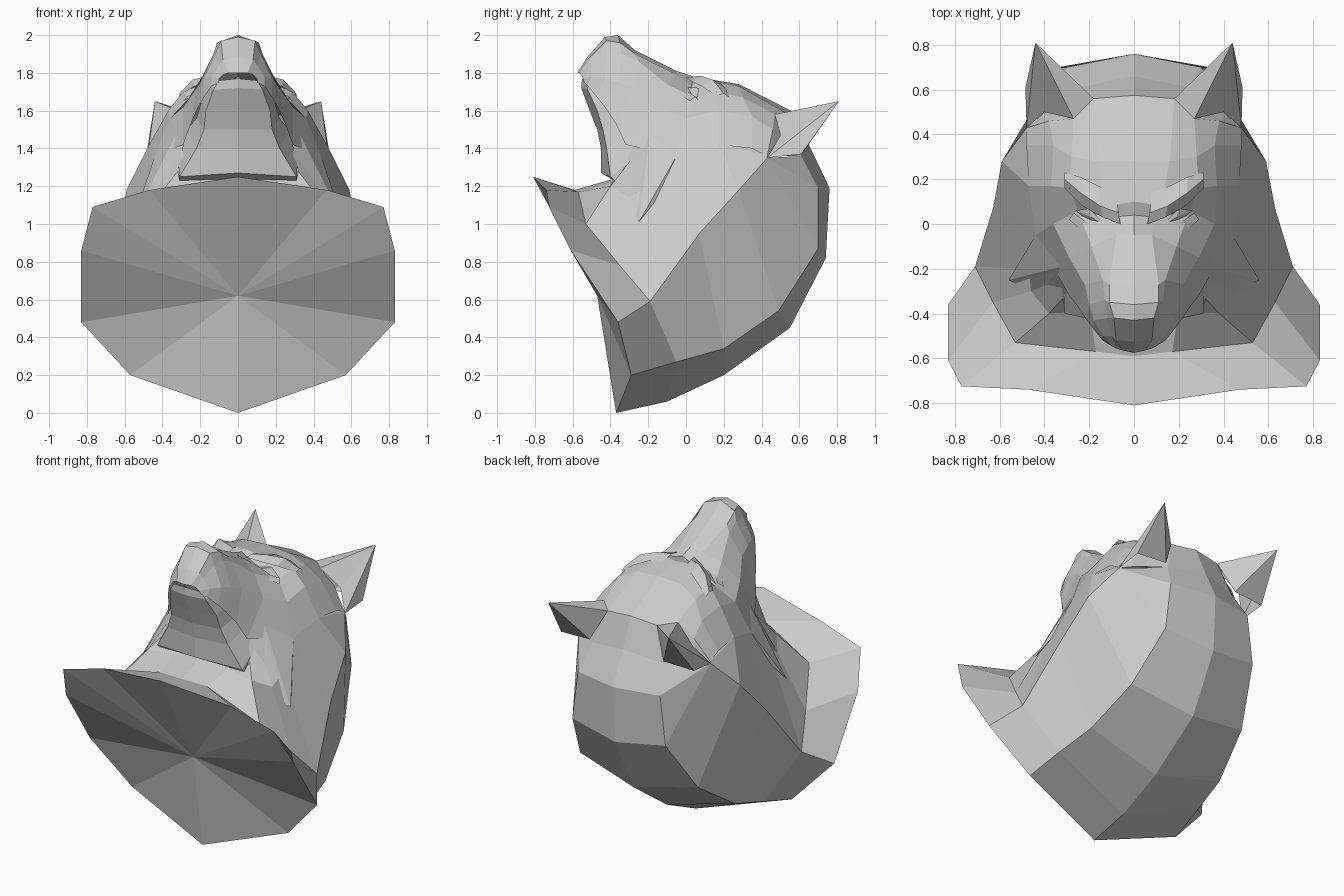
import bpy, bmesh
from mathutils import Vector

REF = Vector((0, 0.05, 1.15))


def part(name, faces, ref=REF):
    """Half-part from faces given as point lists, welded, turned outward, mirrored on x."""
    bm = bmesh.new()
    for pts in faces:
        clean = []
        for p in pts:
            if p not in clean:
                clean.append(p)
        if len(clean) > 2:
            bm.faces.new([bm.verts.new(p) for p in clean])
    bmesh.ops.remove_doubles(bm, verts=bm.verts[:], dist=0.001)
    bmesh.ops.recalc_face_normals(bm, faces=bm.faces[:])
    bm.normal_update()
    if sum(f.normal.dot(f.calc_center_median() - ref) * f.calc_area() for f in bm.faces) < 0:
        bmesh.ops.reverse_faces(bm, faces=bm.faces[:])
    me = bpy.data.meshes.new(name)
    bm.to_mesh(me)
    bm.free()
    ob = bpy.data.objects.new(name, me)
    bpy.context.collection.objects.link(ob)
    m = ob.modifiers.new("Mirror", 'MIRROR')
    m.use_clip = True
    return ob


def loft(*rows):
    """Quads between neighbouring rows of equal length."""
    return [(r[i], r[i + 1], s[i + 1], s[i])
            for r, s in zip(rows, rows[1:]) for i in range(len(r) - 1)]


def fan(tip, ring, closed=False):
    ring = list(ring) + ([ring[0]] if closed else [])
    return [(tip, a, b) for a, b in zip(ring, ring[1:])]


# flat mounting face, a slanted twelve-sided fan
rim = [(0, -.81, 1.25), (.47, -.74, 1.18), (.77, -.725, 1.09), (.83, -.61, .86),
       (.83, -.36, .48), (.57, -.29, .2), (0, -.37, 0)]
part("mounting_face", fan((0, -.47, .62), rim), Vector((0, 0.3, 1)))

# neck: collar crease, side ridge, lower ridge and centre line
collar = [(0, -.59, 1.18), (.17, -.57, 1.17), (.53, -.53, 1.0), (.63, -.35, .78)]
side = [(.71, -.19, .59), (.63, .07, .95), (.59, .28, 1.18), (.48, .43, 1.35)]
lower = [(.57, -.29, .2), (.54, -.05, .27), (.5, .2, .34), (.43, .49, .54),
         (.34, .70, .87), (.3, .70, 1.19), (.25, .61, 1.36)]
spine = [(0, -.37, 0), (0, -.1, .06), (0, .2, .2), (0, .55, .45),
         (0, .74, .82), (0, .76, 1.19), (0, .66, 1.4)]
part("collar_rim", loft(rim[:5], collar + side[:1]), Vector((0, -.5, .6)))
part("neck_back", loft([rim[4]] + side + [side[3]] * 2, lower, spine))

# upper neck up to the throat and cheeks
throat = [(0, -.38, 1.24), (.2, -.39, 1.22), (.38, -.4, 1.2), (.46, -.3, 1.14),
          (.47, -.2, 1.2), (.44, -.05, 1.36), (.47, .17, 1.42), (.48, .43, 1.36)]
inner = [(0, -.3, 1.3), (.2, -.3, 1.3), (.28, -.29, 1.33), (.29, -.23, 1.42),
         (.29, -.17, 1.55), (.36, -.02, 1.5), (.4, .17, 1.5), (.42, .4, 1.42)]
part("neck_sides", loft(collar + side, throat, inner))

# muzzle: sections from centre, bridge edge, side, cheek to lip
sec4 = [(0, -.05, 1.81), (.08, -.05, 1.79), (.19, -.1, 1.74), (.29, -.15, 1.62), (.29, -.32, 1.42)]
part("muzzle", loft(
    [(0, -.575, 1.8), (.05, -.565, 1.8), (.08, -.555, 1.79), (.1, -.545, 1.77), (.1, -.54, 1.75)],
    [(0, -.525, 1.88), (.08, -.52, 1.87), (.1, -.5, 1.84), (.14, -.5, 1.78), (.14, -.52, 1.73)],
    [(0, -.43, 1.99), (.09, -.42, 1.97), (.12, -.42, 1.9), (.18, -.43, 1.77), (.18, -.47, 1.67)],
    [(0, -.36, 2.0), (.11, -.35, 1.96), (.13, -.34, 1.9), (.20, -.36, 1.75), (.21, -.43, 1.62)],
    [(0, -.27, 1.92), (.11, -.27, 1.9), (.14, -.25, 1.86), (.22, -.27, 1.72), (.25, -.37, 1.53)],
    sec4), Vector((0, -.25, 1.65)))

# skull: eye socket, brow, forehead and crown sections
crown = [(0, .575, 1.59), (.18, .56, 1.57), (.27, .47, 1.58), (.38, .46, 1.5), (.48, .43, 1.36)]
part("skull", loft(
    sec4,
    [(0, .04, 1.78), (.1, .03, 1.73), (.25, .06, 1.66), (.36, 0, 1.56), (.44, -.05, 1.36)],
    [(0, .1, 1.77), (.12, .08, 1.77), (.29, .16, 1.7), (.37, .17, 1.6), (.47, .17, 1.42)],
    [(0, .28, 1.74), (.16, .28, 1.73), (.28, .3, 1.67), (.36, .35, 1.57), (.48, .35, 1.4)],
    crown), Vector((0, .2, 1.4)))
part("skull_back", loft(crown, [spine[6], lower[6], (.35, .54, 1.36), (.42, .48, 1.36), side[3]]))

# lower jaw: sections from keel, edge to inside of lip
part("lower_jaw", loft(
    [(0, -.55, 1.77), (.1, -.53, 1.76), (.12, -.45, 1.77)],
    [(0, -.555, 1.72), (.13, -.52, 1.71), (.15, -.43, 1.74)],
    [(0, -.51, 1.6), (.17, -.47, 1.6), (.19, -.36, 1.66)],
    [(0, -.47, 1.5), (.18, -.44, 1.5), (.22, -.32, 1.56)],
    [(0, -.45, 1.4), (.22, -.42, 1.4), (.27, -.24, 1.5)],
    [(0, -.45, 1.27), (.31, -.4, 1.25), (.32, -.2, 1.4)],
    [(0, -.38, 1.24), (.31, -.38, 1.23), (.32, -.2, 1.3)]), Vector((0, -.3, 1.45)))

# pointed fur tufts on the cheeks
part("cheek_ruff", fan((.56, -.25, 1.01),
                       [(.3, -.38, 1.24), (.28, -.18, 1.57), (.44, -.05, 1.36), (.47, -.1, 1.2)], True),
     Vector((.36, -.15, 1.25)))

# ears with a hollow outer side
ear_base = [(.18, .56, 1.57), (.27, .47, 1.58), (.4, .5, 1.47), (.48, .43, 1.35),
            (.485, .61, 1.37), (.27, .62, 1.38)]
part("ear", fan((.44, .81, 1.65), ear_base, True), Vector((.36, .58, 1.5)))

# angled brow ridges over the eyes
part("brow", loft(
    [(.06, 0, 1.775), (.14, .03, 1.755), (.23, .08, 1.73), (.31, .16, 1.68)],
    [(.07, .05, 1.78), (.15, .08, 1.785), (.24, .14, 1.765), (.31, .2, 1.69)],
    [(.08, .14, 1.76), (.16, .17, 1.755), (.24, .21, 1.72), (.31, .23, 1.67)]),
     Vector((.15, .1, 1.6)))

# almond eyes and lower lids
part("eye", fan((.19, .03, 1.72), [(.11, -.02, 1.73), (.18, -.01, 1.69), (.26, .06, 1.67),
                                    (.2, .07, 1.72)], True), Vector((.19, .06, 1.6)))
part("lower_lid", loft(
    [(.1, -.03, 1.755), (.18, -.015, 1.715), (.27, .05, 1.675)],
    [(.11, -.07, 1.76), (.2, -.06, 1.705), (.29, .02, 1.65)]), Vector((.15, .05, 1.5)))
